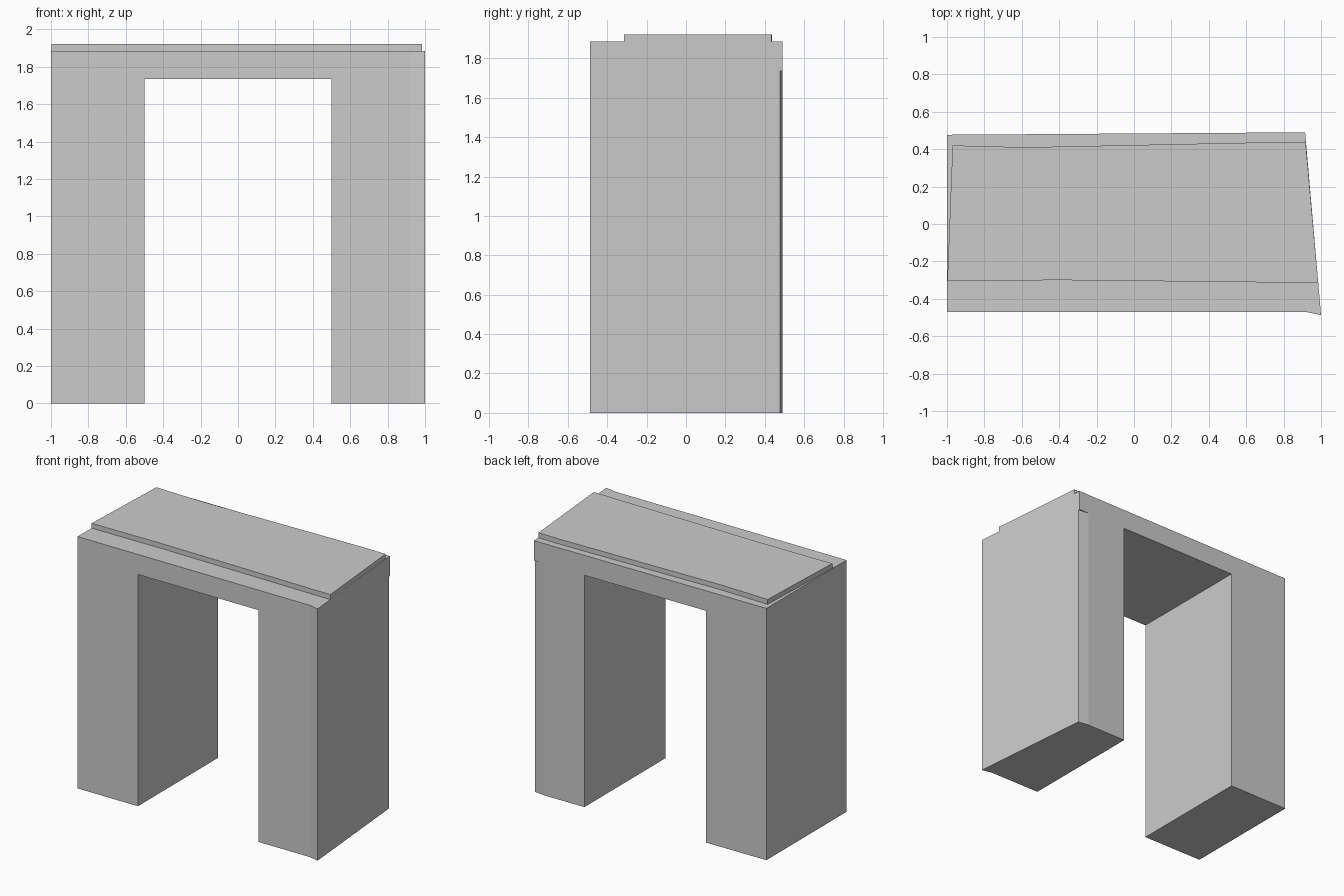
import bpy, bmesh

if "Cube" in bpy.data.objects:
    bpy.data.objects.remove(bpy.data.objects["Cube"])


def prism(name, outline, z0, z1):
    """Extrude a counter-clockwise outline from z0 up to z1."""
    bm = bmesh.new()
    face = bm.faces.new([bm.verts.new((x, y, z0)) for x, y in outline])
    ext = bmesh.ops.extrude_face_region(bm, geom=[face], use_keep_orig=True)
    verts = [g for g in ext["geom"] if isinstance(g, bmesh.types.BMVert)]
    bmesh.ops.translate(bm, verts=verts, vec=(0, 0, z1 - z0))
    bmesh.ops.recalc_face_normals(bm, faces=bm.faces)
    mesh = bpy.data.meshes.new(name)
    bm.to_mesh(mesh)
    bm.free()
    obj = bpy.data.objects.new(name, mesh)
    bpy.context.collection.objects.link(obj)
    return obj


def cut(target, cutter):
    """Subtract the cutter, apply the result and remove the cutter."""
    cutter.hide_render = True
    mod = target.modifiers.new("cut", "BOOLEAN")
    mod.operation = "DIFFERENCE"
    mod.solver = "EXACT"
    mod.object = cutter
    bpy.context.view_layer.objects.active = target
    bpy.ops.object.modifier_apply(modifier=mod.name)
    bpy.data.objects.remove(cutter)


# Gateway block with slightly skewed footprint
gateway = prism("gateway", [(-1, -0.47), (0.92, -0.47), (1, -0.487),
                            (0.915, 0.49), (-1, 0.477)], 0, 1.885)

# Passage between the legs
cut(gateway, prism("passage_cutter", [(-0.5, -1), (0.5, -1), (0.5, 1), (-0.5, 1)],
                   -0.2, 1.735))

# Shaved back corner of the right leg, below the lintel
cut(gateway, prism("corner_cutter", [(0.83, 0.4894), (1.0, 0.467), (1.0, 0.6),
                                     (0.83, 0.6)], -0.2, 1.735))

# Thin raised roof slab
prism("roof_slab", [(-0.998, -0.305), (-0.4, -0.30), (0.985, -0.315),
                    (0.918, 0.435), (0.72, 0.437), (-0.58, 0.41),
                    (-0.97, 0.42)], 1.885, 1.922)
